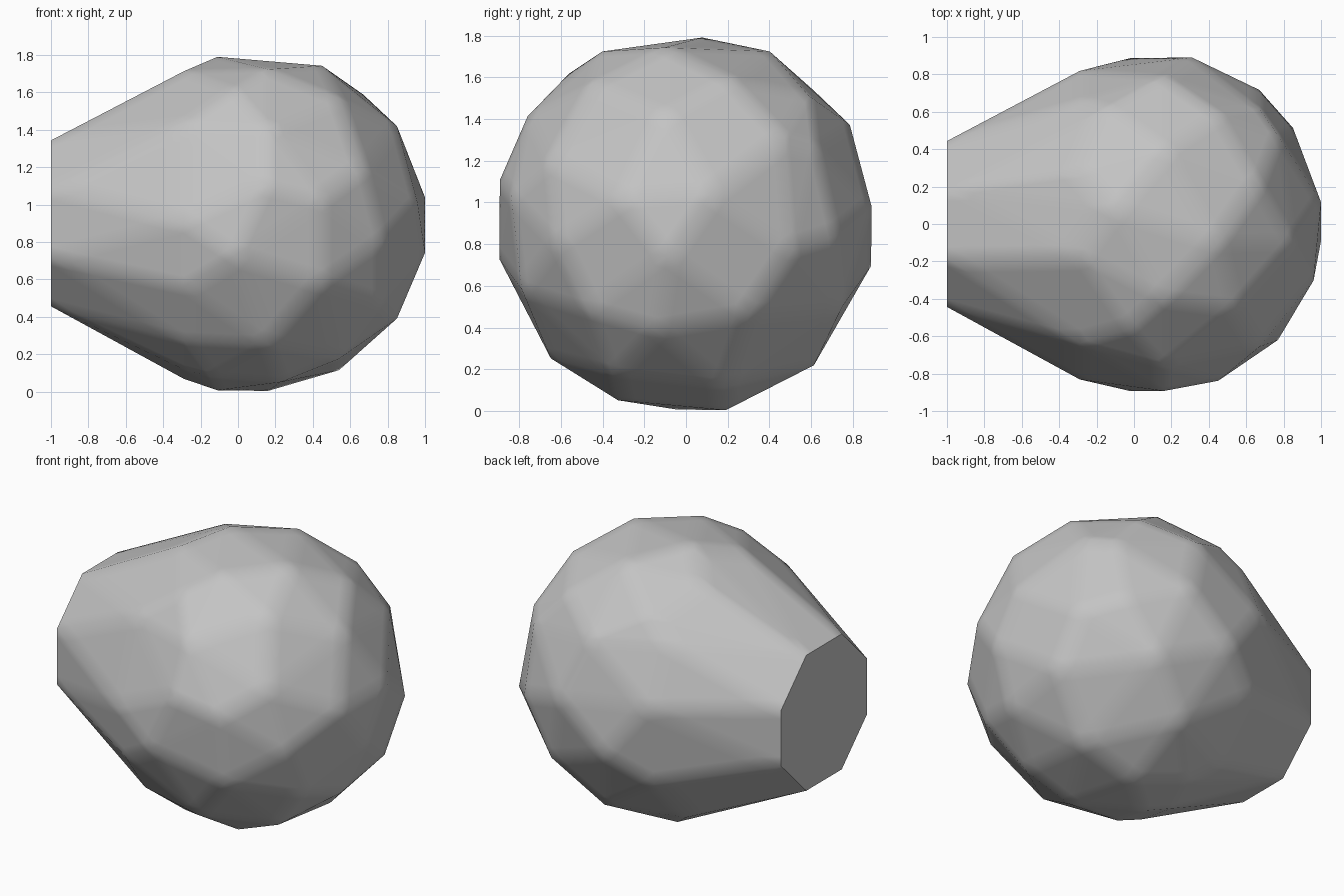
import bpy, bmesh
from math import sin, cos, sqrt, radians

cube = bpy.data.objects.get("Cube")
if cube:
    bpy.data.objects.remove(cube, do_unlink=True)

RADIUS = 0.918          # rounded head
CENTRE = (0.1, 0.0, 0.9)

# Rings of the faceted head: offset along the axis -> angles around it
RINGS = {
    0.9: (50, 240),
    0.86: (160,),
    0.75: (101, 254, 305, 346),
    0.67: (41, 189, 222),
    0.57: (31, 73, 156, 355),
    0.44: (124, 244, 283),
    0.35: (46, 97, 171, 202, 332),
    0.21: (5,),
    0.13: (249,),
    0.06: (31, 64, 116, 146, 167, 225, 282, 312),
    -0.12: (128, 191, 347),
    -0.21: (85, 267),
    -0.25: (46, 248, 290),
    -0.39: (10, 38, 70, 102, 140, 180, 204, 229, 250, 270, 300, 333),
}


def ring_point(offset, radius, angle):
    a = radians(angle)
    return (CENTRE[0] + offset,
            CENTRE[1] + radius * cos(a),
            CENTRE[2] + radius * sin(a))


bm = bmesh.new()
for offset, angles in RINGS.items():
    for angle in angles:
        bm.verts.new(ring_point(offset, sqrt(RADIUS**2 - offset**2), angle))

# Octagonal flat end of the tapered neck
for i in range(8):
    bm.verts.new(ring_point(-1 - CENTRE[0], 0.48, 22.5 + 45 * i))

# Wrap head and neck in one faceted skin
hull = bmesh.ops.convex_hull(bm, input=bm.verts)
loose = {v for v in hull["geom_interior"] + hull["geom_unused"]
         if isinstance(v, bmesh.types.BMVert)}
bmesh.ops.delete(bm, geom=list(loose), context="VERTS")

# Fine flat grid on each facet, so that only its rim is shaded soft
bmesh.ops.subdivide_edges(bm, edges=bm.edges, cuts=5, use_grid_fill=True)
bmesh.ops.recalc_face_normals(bm, faces=bm.faces)

mesh = bpy.data.meshes.new("tapered_bulb")
bm.to_mesh(mesh)
bm.free()
bulb = bpy.data.objects.new("tapered_bulb", mesh)
bpy.context.collection.objects.link(bulb)

# Plain grey material
grey = bpy.data.materials.new("plain_grey")
grey.use_nodes = True
colour = (0.55, 0.55, 0.55, 1)
grey.diffuse_color = colour
grey.node_tree.nodes["Principled BSDF"].inputs["Base Color"].default_value = colour
mesh.materials.append(grey)

# Soft facet rims, crisp flat end
bpy.ops.object.select_all(action="DESELECT")
bulb.select_set(True)
bpy.context.view_layer.objects.active = bulb
bpy.ops.object.shade_smooth_by_angle(angle=radians(45))
